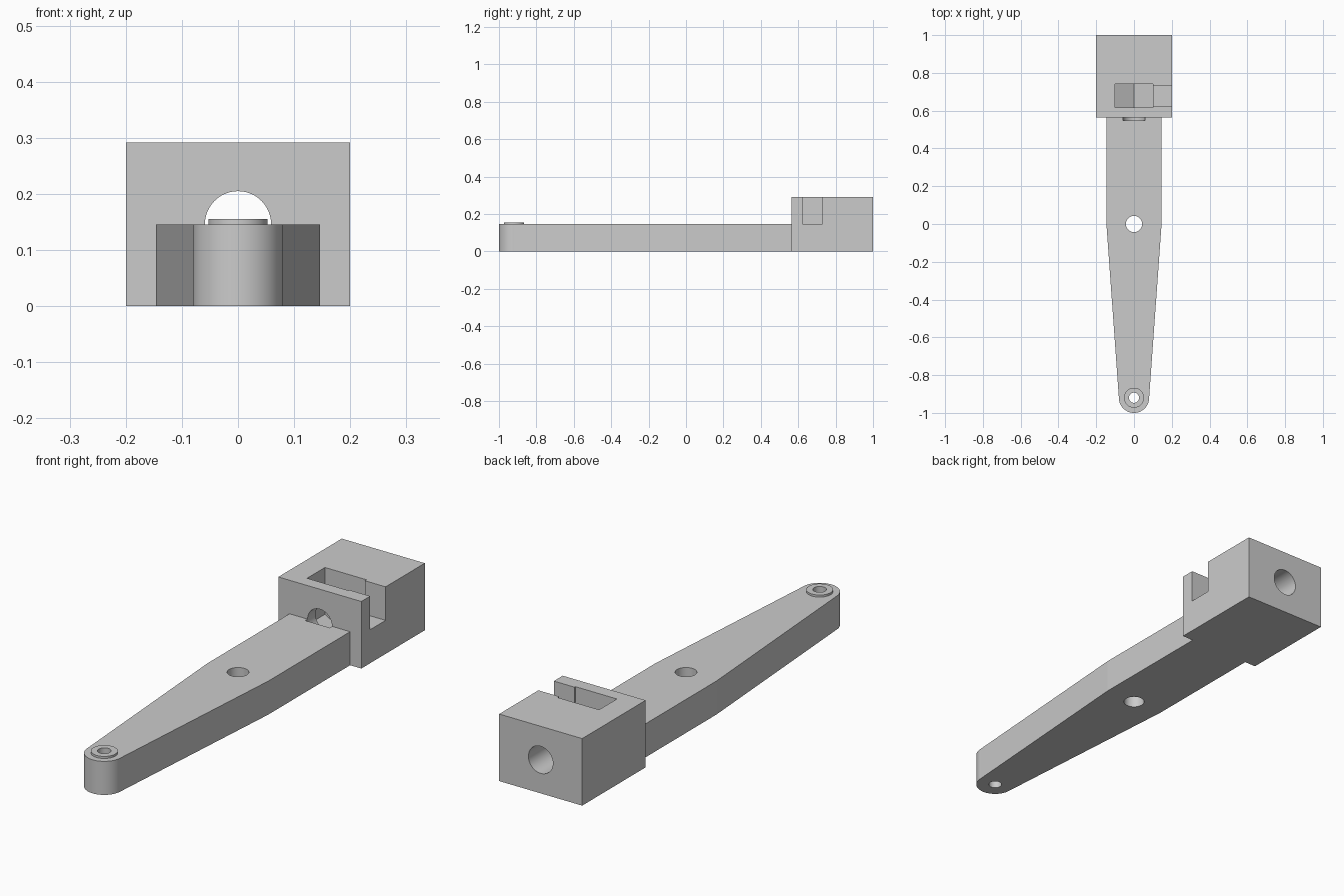
import bpy, bmesh, math
from mathutils import Vector

cube = bpy.data.objects.get("Cube")
if cube:
    bpy.data.objects.remove(cube, do_unlink=True)

grey = bpy.data.materials.new("light_grey")
grey.use_nodes = True
colour = (0.6, 0.6, 0.6, 1)
grey.diffuse_color = colour
grey.node_tree.nodes["Principled BSDF"].inputs["Base Color"].default_value = colour


def prism(name, points, axis, start, end):
    """Extrude a 2D outline along z (outline in x, y) or along y (outline in x, z)."""
    place = (lambda u, v: (u, v, start)) if axis == "z" else (lambda u, v: (u, start, v))
    step = Vector((0, 0, end - start)) if axis == "z" else Vector((0, end - start, 0))
    bm = bmesh.new()
    face = bm.faces.new([bm.verts.new(place(u, v)) for u, v in points])
    top = bmesh.ops.extrude_face_region(bm, geom=[face], use_keep_orig=True)["geom"]
    bmesh.ops.translate(bm, vec=step, verts=[g for g in top if isinstance(g, bmesh.types.BMVert)])
    bmesh.ops.recalc_face_normals(bm, faces=bm.faces)
    mesh = bpy.data.meshes.new(name)
    bm.to_mesh(mesh)
    bm.free()
    mesh.materials.append(grey)
    ob = bpy.data.objects.new(name, mesh)
    bpy.context.collection.objects.link(ob)
    return ob


def arc(u, v, r, a0=0, a1=360, n=72):
    full = a1 - a0 == 360
    angles = [math.radians(a0 + (a1 - a0) * i / n) for i in range(n if full else n + 1)]
    return [(u + r * math.cos(a), v + r * math.sin(a)) for a in angles]


def rect(u0, u1, v0, v1):
    return [(u0, v0), (u1, v0), (u1, v1), (u0, v1)]


def combine(target, other, operation):
    """Apply a boolean and discard the helper."""
    other.hide_render = True
    mod = target.modifiers.new(operation, "BOOLEAN")
    mod.operation, mod.solver, mod.object = operation, "EXACT", other
    bpy.context.view_layer.objects.active = target
    bpy.ops.object.modifier_apply(modifier=mod.name)
    bpy.data.objects.remove(other, do_unlink=True)


HALF, TIP, PIN_Y, MID = 0.146, 0.08, -0.92, 0.146

# Tapered arm with a rounded tip
outline = [(HALF, 0.6), (-HALF, 0.6), (-HALF, 0)] + arc(0, PIN_Y, TIP, 180, 360, 40) + [(HALF, 0)]
body = prism("tapered_arm_with_block", outline, "z", 0, MID)

# End block and raised ring at the tip
combine(body, prism("end_block", rect(-0.2, 0.2, 0.563, 1), "z", 0, 0.292), "UNION")
combine(body, prism("tip_ring", arc(0, PIN_Y, 0.053), "z", 0.1, 0.155), "UNION")

# Vertical pivot holes
combine(body, prism("tip_hole", arc(0, PIN_Y, 0.027), "z", -0.1, 0.3), "DIFFERENCE")
combine(body, prism("pivot_hole", arc(0, 0, 0.043), "z", -0.1, 0.3), "DIFFERENCE")

# Bolt hole along the block, nut pocket with a V floor, and side slot
combine(body, prism("bolt_hole", arc(0, MID, 0.059), "y", 0.547, 1.1), "DIFFERENCE")
pocket = [(-0.1, 0.4), (-0.1, 0.088), (0, 0.031), (0.1, 0.088), (0.1, 0.4)]
combine(body, prism("nut_pocket", pocket, "y", 0.618, 0.741), "DIFFERENCE")
combine(body, prism("side_slot", rect(0.05, 0.3, MID, 0.4), "y", 0.624, 0.73), "DIFFERENCE")

# Smooth only the narrow strips of the curved walls
for face in body.data.polygons:
    face.use_smooth = face.area < 0.004 and max(abs(c) for c in face.normal) < 0.9999
